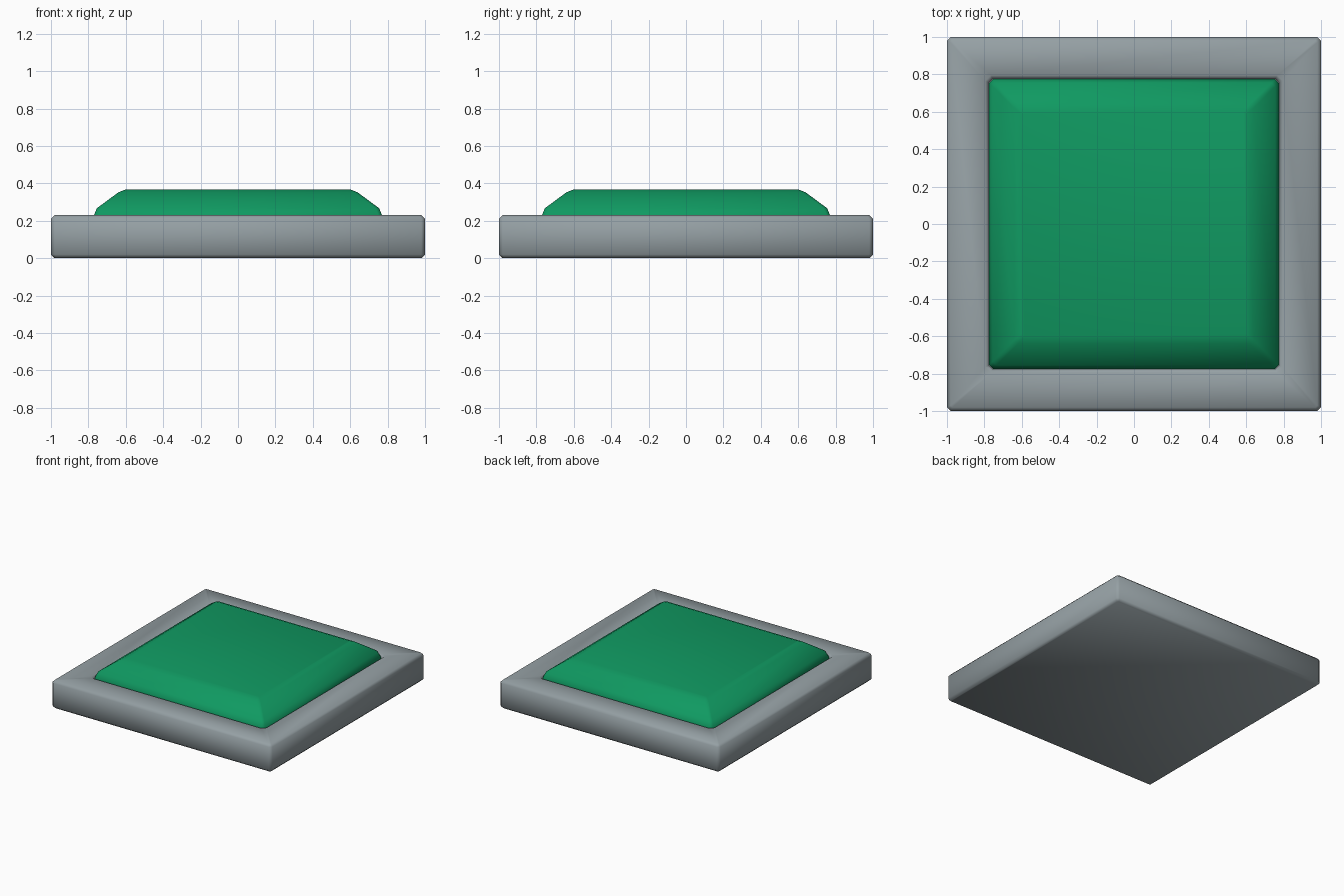
import bpy
import bmesh

if "Cube" in bpy.data.objects:
    bpy.data.objects.remove(bpy.data.objects["Cube"])


def material(name, rgb):
    m = bpy.data.materials.new(name)
    m.diffuse_color = (*rgb, 1)
    m.use_nodes = True
    m.node_tree.nodes["Principled BSDF"].inputs["Base Color"].default_value = m.diffuse_color
    return m


def octagon(h, c):
    """Square of half-width h with corners cut by c."""
    d = h - c
    return [(d, -h), (h, -d), (h, d), (d, h), (-d, h), (-h, d), (-h, -d), (-d, -h)]


def square_loft(name, profile, mat, angle):
    """Skin a stack of corner-cut squares (half width, z, corner cut) and cap both ends."""
    bm = bmesh.new()
    rings = [[bm.verts.new((x, y, z)) for x, y in octagon(h, c)] for h, z, c in profile]
    for a, b in zip(rings, rings[1:]):
        for i in range(8):
            j = (i + 1) % 8
            bm.faces.new((a[i], a[j], b[j], b[i]))
    bm.faces.new(rings[0][::-1])
    bm.faces.new(rings[-1])
    bmesh.ops.recalc_face_normals(bm, faces=bm.faces)
    me = bpy.data.meshes.new(name)
    bm.to_mesh(me)
    bm.free()
    me.materials.append(mat)
    ob = bpy.data.objects.new(name, me)
    bpy.context.collection.objects.link(ob)
    bpy.ops.object.select_all(action='DESELECT')
    ob.select_set(True)
    bpy.context.view_layer.objects.active = ob
    bpy.ops.object.shade_smooth_by_angle(angle=angle)
    return ob


grey = material("grey_casing", (0.30, 0.35, 0.37))
green = material("green_cap", (0.005, 0.32, 0.12))

# Casing: bevelled slab with a bevelled square recess
square_loft("casing", [
    (0.98, 0.0, 0.01), (1.0, 0.02, 0.02), (1.0, 0.21, 0.02), (0.98, 0.23, 0.01),
    (0.795, 0.23, 0.03), (0.775, 0.21, 0.02), (0.775, 0.15, 0.02),
], grey, 0.87)

# Push button: domed cap rising out of the recess
square_loft("button", [
    (0.774, 0.151, 0.02), (0.774, 0.22, 0.02), (0.755, 0.267, 0.02),
    (0.64, 0.352, 0.02), (0.602, 0.367, 0.015),
], green, 0.87)
